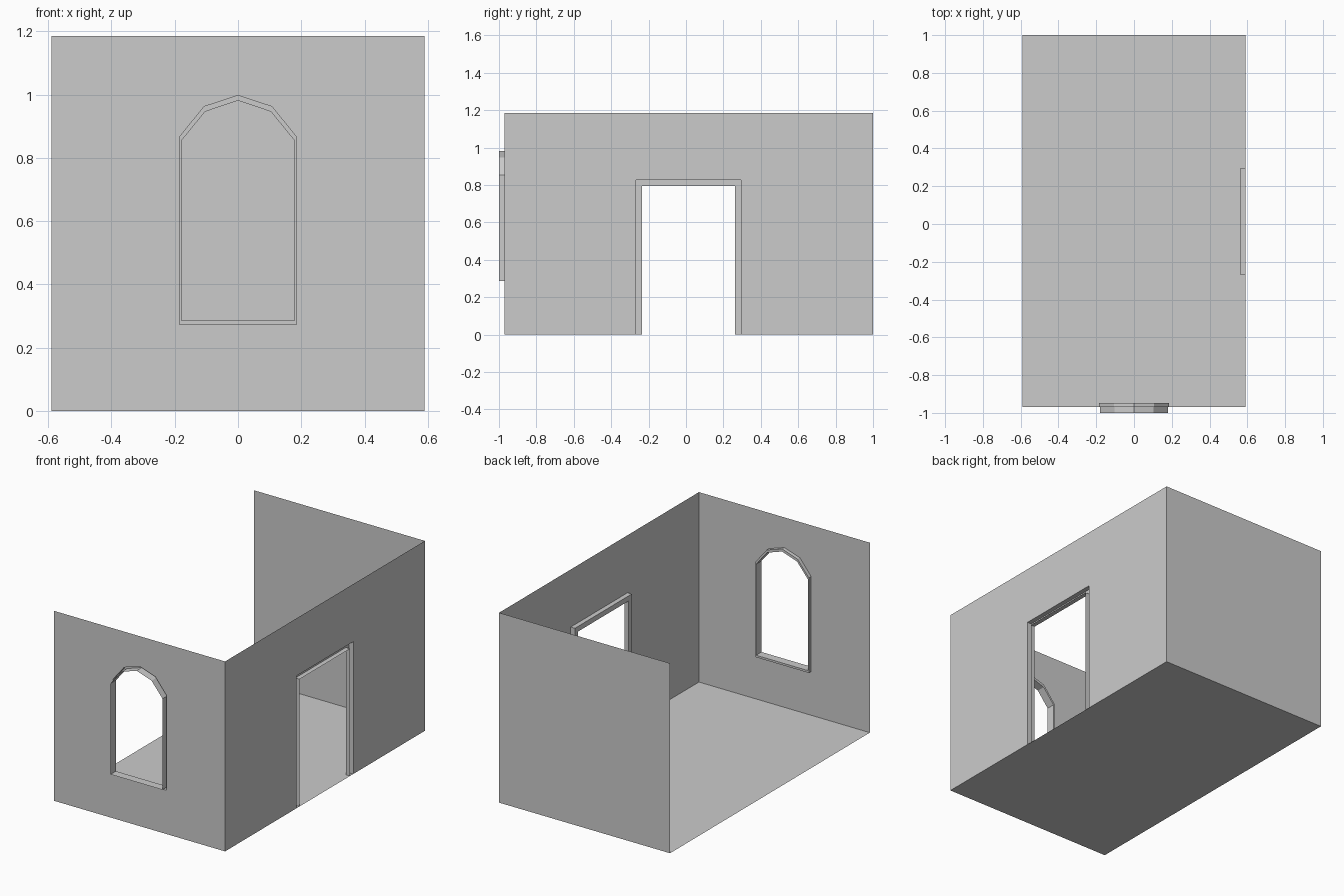
import bpy, bmesh

if "Cube" in bpy.data.objects:
    bpy.data.objects.remove(bpy.data.objects["Cube"])

W, H = 0.59, 1.185          # half width, wall height
FRONT, BACK = -0.97, 1.0    # y of the front and back walls


def make_object(name, bm):
    bm.normal_update()
    mesh = bpy.data.meshes.new(name)
    bm.to_mesh(mesh)
    bm.free()
    obj = bpy.data.objects.new(name, mesh)
    bpy.context.collection.objects.link(obj)
    return obj


def sheet(name, points):
    bm = bmesh.new()
    bm.faces.new([bm.verts.new(p) for p in points])
    return make_object(name, bm)


def sheet_with_hole(name, outline, hole, normal):
    bm = bmesh.new()
    for loop in (outline, hole):
        vs = [bm.verts.new(p) for p in loop]
        for a, b in zip(vs, vs[1:] + vs[:1]):
            bm.edges.new((a, b))
    bmesh.ops.triangle_fill(bm, edges=bm.edges[:], use_beauty=True, normal=normal)
    return make_object(name, bm)


def lofted_strip(name, rings, closed):
    """Skin a series of matching outlines."""
    bm = bmesh.new()
    rows = [[bm.verts.new(p) for p in ring] for ring in rings]
    n = len(rows[0])
    for r0, r1 in zip(rows, rows[1:]):
        for i in range(n if closed else n - 1):
            j = (i + 1) % n
            bm.faces.new((r0[i], r0[j], r1[j], r1[i]))
    bmesh.ops.recalc_face_normals(bm, faces=bm.faces[:])
    return make_object(name, bm)


def arch(y, half, bottom, shoulder, haunch_x, haunch_z, top):
    """Arched window outline, mirrored about x = 0."""
    right = [(half, bottom), (half, shoulder), (haunch_x, haunch_z)]
    left = [(-x, z) for x, z in reversed(right)]
    return [(x, y, z) for x, z in right + [(0, top)] + left]


def doorway(x, y0, y1, top):
    return [(x, y0, 0), (x, y0, top), (x, y1, top), (x, y1, 0)]


# Floor and plain back wall
sheet("floor", [(-W, FRONT, 0), (W, FRONT, 0), (W, BACK, 0), (-W, BACK, 0)])
sheet("back_wall", [(W, BACK, 0), (-W, BACK, 0), (-W, BACK, H), (W, BACK, H)])

# Front wall with arched opening
outer = (0.185, 0.273, 0.866, 0.107, 0.962, 0.997)
inner = (0.179, 0.286, 0.854, 0.104, 0.946, 0.981)
sheet_with_hole("front_wall",
                [(-W, FRONT, 0), (W, FRONT, 0), (W, FRONT, H), (-W, FRONT, H)],
                arch(FRONT, *outer), (0, -1, 0))

# Window frame: recessed groove, then a sleeve standing out of the wall
lofted_strip("window_frame",
             [arch(FRONT, *outer), arch(-0.947, *outer),
              arch(-0.947, *inner), arch(-1.0, *inner)], True)

# Right wall running around the doorway
door_out = (-0.267, 0.294, 0.826)
door_in = (-0.236, 0.262, 0.794)
sheet("right_wall", [(W, FRONT, 0)] + doorway(W, *door_out)
      + [(W, BACK, 0), (W, BACK, H), (W, FRONT, H)])

# Door frame: groove into the room and sleeve back out to the wall face
lofted_strip("door_frame",
             [doorway(W, *door_out), doorway(0.561, *door_out),
              doorway(0.561, *door_in), doorway(W, *door_in)], False)
